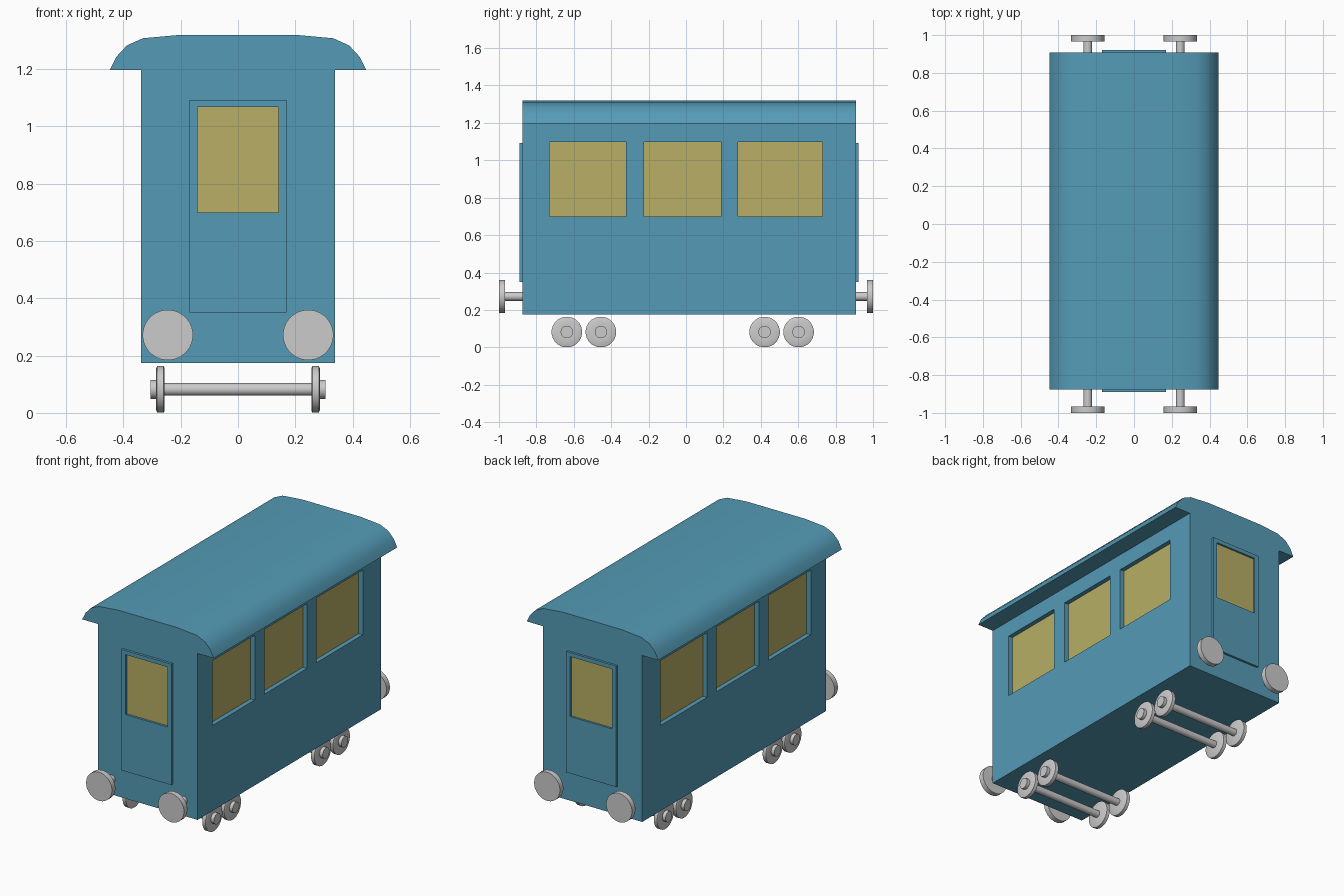
import bpy, bmesh, math
from mathutils import Vector

if "Cube" in bpy.data.objects:
    bpy.data.objects.remove(bpy.data.objects["Cube"])


def material(name, rgb):
    m = bpy.data.materials.new(name)
    m.diffuse_color = (*rgb, 1)
    m.use_nodes = True
    m.node_tree.nodes["Principled BSDF"].inputs["Base Color"].default_value = m.diffuse_color
    return m


BLUE = material("blue_paint", (0.09, 0.33, 0.47))
YELLOW = material("yellow_glass", (0.48, 0.43, 0.13))


def finish(bm, name, mat=None, smooth=False):
    bmesh.ops.recalc_face_normals(bm, faces=bm.faces[:])
    me = bpy.data.meshes.new(name)
    bm.to_mesh(me)
    bm.free()
    ob = bpy.data.objects.new(name, me)
    bpy.context.collection.objects.link(ob)
    if mat:
        me.materials.append(mat)
    if smooth:
        bpy.ops.object.select_all(action='DESELECT')
        ob.select_set(True)
        bpy.context.view_layer.objects.active = ob
        bpy.ops.object.shade_smooth_by_angle(angle=math.radians(35))
    return ob


def add_box(bm, lo, hi):
    lo, hi = Vector(lo), Vector(hi)
    geo = bmesh.ops.create_cube(bm, size=1)
    for v in geo['verts']:
        v.co = Vector((v.co[i] * (hi[i] - lo[i]) + (lo[i] + hi[i]) / 2 for i in range(3)))


def box(name, lo, hi, mat):
    bm = bmesh.new()
    add_box(bm, lo, hi)
    return finish(bm, name, mat)


def lathe(name, profile, axis, centre, sides):
    """Spin (distance along axis, radius) pairs round the x or y axis."""
    bm = bmesh.new()
    rings = []
    for d, r in profile:
        ring = []
        for i in range(sides):
            a = math.tau * (i + 0.5) / sides
            u, w = r * math.cos(a), r * math.sin(a)
            p = (d, u, w) if axis == 'x' else (u, d, w)
            ring.append(bm.verts.new(Vector(p) + Vector(centre)))
        rings.append(ring)
    for a, b in zip(rings, rings[1:]):
        for i in range(sides):
            j = (i + 1) % sides
            bm.faces.new((a[i], a[j], b[j], b[i]))
    bm.faces.new(rings[0])
    bm.faces.new(rings[-1])
    return finish(bm, name, None, True)


# Body and curved roof: one cross-section extruded along y
Y0, Y1 = -0.875, 0.908
half = [(0.338, 0.175), (0.338, 1.198), (0.447, 1.198), (0.425, 1.243),
        (0.388, 1.283), (0.332, 1.308), (0.2, 1.32)]
section = half + [(-x, z) for x, z in reversed(half)]
bm = bmesh.new()
face = bm.faces.new([bm.verts.new((x, Y0, z)) for x, z in section])
ext = bmesh.ops.extrude_face_region(bm, geom=[face], use_keep_orig=True)
for v in ext['geom']:
    if isinstance(v, bmesh.types.BMVert):
        v.co.y = Y1
body = finish(bm, "carriage_body", BLUE)

# Side window recesses
RECESS = 0.03
windows = [(-0.73, -0.32), (-0.225, 0.188), (0.278, 0.73)]
bm = bmesh.new()
for s in (-1, 1):
    xs = sorted((s * (0.338 - RECESS), s * 0.4))
    for a, b in windows:
        add_box(bm, (xs[0], a, 0.7), (xs[1], b, 1.098))
cutter = finish(bm, "window_cutter", BLUE)
cutter.hide_render = True
mod = body.modifiers.new("window_recesses", 'BOOLEAN')
mod.operation = 'DIFFERENCE'
mod.solver = 'EXACT'
mod.object = cutter
bpy.ops.object.select_all(action='DESELECT')
body.select_set(True)
bpy.context.view_layer.objects.active = body
bpy.ops.object.modifier_apply(modifier=mod.name)
bpy.data.objects.remove(cutter)
bpy.ops.object.shade_smooth_by_angle(angle=math.radians(35))

# Side window panes
for s in (-1, 1):
    xs = sorted((s * 0.3, s * (0.338 - RECESS + 0.002)))
    for a, b in windows:
        box("side_window", (xs[0], a, 0.7), (xs[1], b, 1.098), YELLOW)

for s, wall, door in ((-1, Y0, -0.89), (1, Y1, 0.922)):
    end = "front" if s < 0 else "back"
    # Door as a frame around its window
    bm = bmesh.new()
    outer = [(-0.17, 0.35), (0.17, 0.35), (0.17, 1.093), (-0.17, 1.093)]
    inner = [(-0.142, 0.7), (0.142, 0.7), (0.142, 1.068), (-0.142, 1.068)]
    rows = [[bm.verts.new((x, y, z)) for x, z in loop]
            for loop, y in ((outer, wall), (outer, door), (inner, door), (inner, wall))]
    for k in range(4):
        a, b = rows[k], rows[(k + 1) % 4]
        for i in range(4):
            j = (i + 1) % 4
            bm.faces.new((a[i], a[j], b[j], b[i]))
    finish(bm, end + "_door", BLUE)
    ys = sorted((wall - s * 0.01, wall + s * 0.002))
    box(end + "_door_window", (-0.142, ys[0], 0.7), (0.142, ys[1], 1.068), YELLOW)
    # Buffers
    for x in (-0.245, 0.245):
        lathe(end + "_buffer", [(wall - s * 0.01, 0.023), (s * 0.967, 0.023),
                                (s * 0.967, 0.088), (s * 1.0, 0.088)],
              'y', (x, 0, 0.272), 32)

# Wheelsets: hubs, bevelled wheels and axle in one lathe
side = [(0.305, 0.033), (0.284, 0.033), (0.286, 0.074), (0.282, 0.082),
        (0.260, 0.082), (0.256, 0.074), (0.256, 0.022)]
wheelset = [(-d, r) for d, r in side] + list(reversed(side))
for y in (-0.637, -0.455, 0.42, 0.602):
    lathe("wheelset", wheelset, 'x', (0, y, 0.082), 24)
